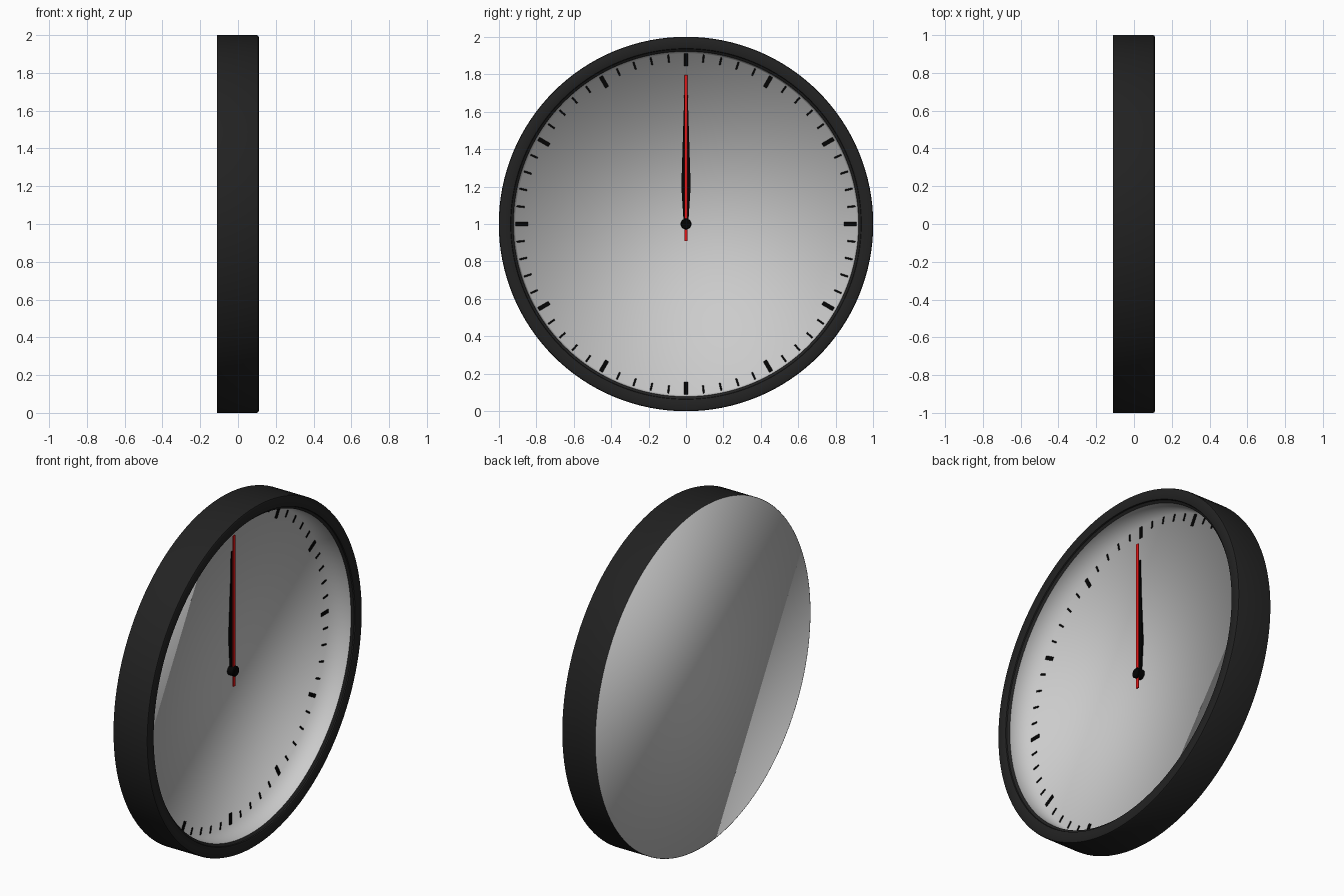
import bpy, bmesh
from math import sin, cos, pi, radians

if "Cube" in bpy.data.objects:
    bpy.data.objects.remove(bpy.data.objects["Cube"])

SEG = 128
CZ = 1.0  # height of the clock centre


def material(name, rgb):
    m = bpy.data.materials.new(name)
    m.diffuse_color = (*rgb, 1)
    m.use_nodes = True
    m.node_tree.nodes["Principled BSDF"].inputs["Base Color"].default_value = m.diffuse_color
    return m


DARK = material("dark_frame", (0.016, 0.016, 0.016))
BLACK = material("black", (0.001, 0.001, 0.001))
RED = material("red", (0.8, 0.008, 0.008))


def finish(name, bm, mat=None, smooth=0):
    me = bpy.data.meshes.new(name)
    bm.to_mesh(me)
    bm.free()
    ob = bpy.data.objects.new(name, me)
    bpy.context.collection.objects.link(ob)
    ob.location.z = CZ
    if mat:
        me.materials.append(mat)
    if smooth:
        bpy.ops.object.select_all(action='DESELECT')
        ob.select_set(True)
        bpy.context.view_layer.objects.active = ob
        bpy.ops.object.shade_smooth_by_angle(angle=radians(smooth))
    return ob


def lathe(name, profile, mat=None, seg=SEG, start=False, end=False, smooth=30):
    """Turn (radius, x) points around the x axis, optionally capping the ends."""
    bm = bmesh.new()
    rings = [[bm.verts.new((x, r * sin(2 * pi * i / seg), r * cos(2 * pi * i / seg)))
              for r, x in profile] for i in range(seg)]
    for i in range(seg):
        a, b = rings[i], rings[(i + 1) % seg]
        for j in range(len(profile) - 1):
            bm.faces.new((a[j], a[j + 1], b[j + 1], b[j]))
    if start:
        bm.faces.new([r[0] for r in rings])
    if end:
        bm.faces.new([r[-1] for r in rings][::-1])
    return finish(name, bm, mat, smooth)


def prism(bm, outline, x0, x1, ang=0.0):
    """Extrude a (y, z) outline from x0 to x1, turned clockwise by ang."""
    c, s = cos(ang), sin(ang)
    pts = [(y * c + z * s, z * c - y * s) for y, z in outline]
    lo = [bm.verts.new((x0, *p)) for p in pts]
    hi = [bm.verts.new((x1, *p)) for p in pts]
    bm.faces.new(lo[::-1])
    bm.faces.new(hi)
    for i in range(len(pts)):
        k = (i + 1) % len(pts)
        bm.faces.new((lo[i], lo[k], hi[k], hi[i]))


def bar(w, z0, z1):
    return [(-w, z0), (w, z0), (w, z1), (-w, z1)]


def hand(name, outline, x0, x1, mat):
    bm = bmesh.new()
    prism(bm, outline, x0, x1)
    bmesh.ops.recalc_face_normals(bm, faces=bm.faces)
    return finish(name, bm, mat)


# Frame: outer wall, rounded front lip, short dark return
lathe("frame", [(1, -0.11), (1, 0.1), (0.997, 0.107), (0.99, 0.11), (0.943, 0.11),
                (0.937, 0.107), (0.935, 0.1), (0.922, 0.09)], DARK)

# Grey pan: inner wall flowing softly into the dial
lathe("dial", [(0.922, 0.09), (0.912, -0.05)], end=True, smooth=180)

# Grey back, shaded softly into a short rim hidden in the frame
lathe("back_plate", [(0.999, -0.11), (0.999, -0.09)], start=True, smooth=180)

# Minute and hour marks
bm = bmesh.new()
for i in range(60):
    mark = bar(0.0105, 0.843, 0.91) if i % 5 == 0 else bar(0.0045, 0.868, 0.909)
    prism(bm, mark, -0.05, -0.047, i * pi / 30)
bmesh.ops.recalc_face_normals(bm, faces=bm.faces)
finish("dial_marks", bm, BLACK)


# Hands, all pointing straight up
def taper(length):
    return [(-0.012, 0), (0.012, 0), (0.025, 0.2), (0.009, length), (-0.009, length), (-0.025, 0.2)]


hand("hour_hand", taper(0.5), -0.045, -0.04, BLACK)
hand("minute_hand", taper(0.7), -0.04, -0.035, BLACK)
hand("second_hand", bar(0.009, -0.09, 0.797), -0.028, -0.023, RED)

# Centre hub
lathe("hub", [(0.029, -0.05), (0.029, -0.014), (0.025, -0.01)], BLACK, 32, start=True, end=True)
